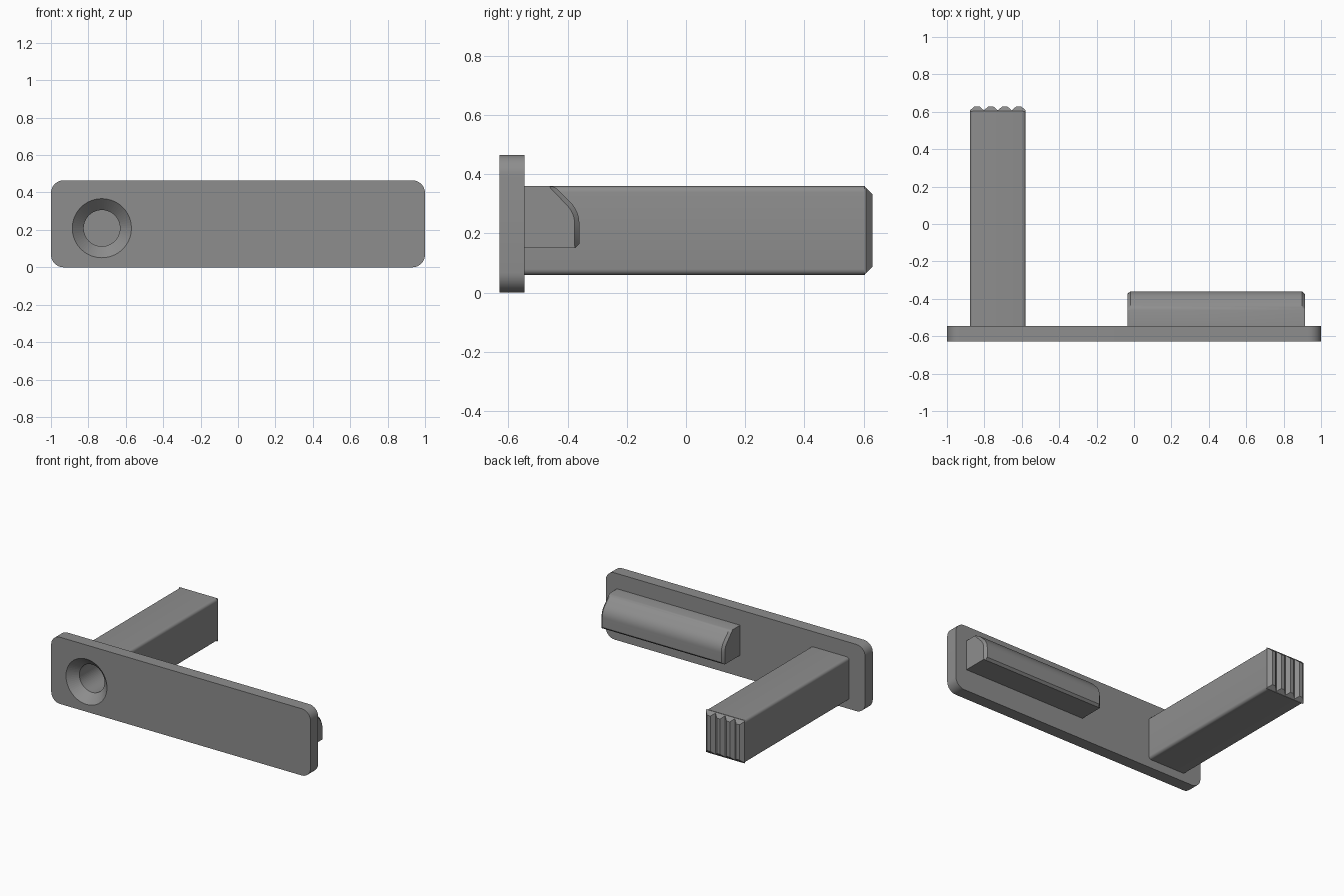
import bpy, bmesh, math
from mathutils import Vector

if "Cube" in bpy.data.objects:
    bpy.data.objects.remove(bpy.data.objects["Cube"])

grey = bpy.data.materials.new("mid grey")
grey.diffuse_color = (0.27, 0.27, 0.27, 1)
grey.use_nodes = True
grey.node_tree.nodes["Principled BSDF"].inputs["Base Color"].default_value = grey.diffuse_color


def make_object(name, rings, material=grey):
    """Skin a stack of equal-length closed rings and cap both ends."""
    bm = bmesh.new()
    loops = [[bm.verts.new(p) for p in ring] for ring in rings]
    n = len(loops[0])
    for a, b in zip(loops, loops[1:]):
        for i in range(n):
            j = (i + 1) % n
            bm.faces.new((a[i], a[j], b[j], b[i]))
    bm.faces.new(loops[0])
    bm.faces.new(loops[-1])
    bmesh.ops.remove_doubles(bm, verts=bm.verts, dist=1e-5)
    bmesh.ops.recalc_face_normals(bm, faces=bm.faces)
    mesh = bpy.data.meshes.new(name)
    bm.to_mesh(mesh)
    bm.free()
    obj = bpy.data.objects.new(name, mesh)
    bpy.context.collection.objects.link(obj)
    mesh.materials.append(material)
    return obj


def rounded_rect(x0, x1, z0, z1, r, y, steps=8):
    """Ring of a rounded rectangle in the xz plane."""
    ring = []
    corners = [(x1 - r, z1 - r), (x0 + r, z1 - r), (x0 + r, z0 + r), (x1 - r, z0 + r)]
    for k, (cx, cz) in enumerate(corners):
        for i in range(steps + 1):
            a = math.pi / 2 * (k + i / steps)
            ring.append((cx + r * math.cos(a), y, cz + r * math.sin(a)))
    return ring


def circle(r, y, cx=-0.728, cz=0.209, n=64):
    return [(cx + r * math.cos(2 * math.pi * i / n), y,
             cz + r * math.sin(2 * math.pi * i / n)) for i in range(n)]


def shade(obj):
    bpy.ops.object.select_all(action='DESELECT')
    obj.select_set(True)
    bpy.context.view_layer.objects.active = obj
    bpy.ops.object.shade_smooth_by_angle(angle=math.radians(30))


# Face plate and long post
FRONT, BACK = -0.629, -0.545
plate = make_object("face_plate", [rounded_rect(-1, 1, 0, 0.465, 0.068, y) for y in (FRONT, BACK)])
X0, X1, Z0, Z1, END = -0.877, -0.579, 0.059, 0.359, 0.604
post = make_object("post", [rounded_rect(X0, X1, Z0, Z1, 0.02, y, 5) for y in (BACK - 0.01, END)])

# Countersunk screw hole through plate into post
cutter = make_object("hole_cutter", [circle(0.168, FRONT - 0.01), circle(0.097, FRONT + 0.061),
                                     circle(0.097, 0.5)])
cutter.hide_render = True
cutter.hide_viewport = True
for obj in (plate, post):
    mod = obj.modifiers.new("screw hole", 'BOOLEAN')
    mod.operation = 'DIFFERENCE'
    mod.solver = 'EXACT'
    mod.object = cutter

# Four grip teeth at the post end, sloped at top and bottom
pitch = (X1 - X0) / 4
outline = [(X0, END - 0.002)]
for i in range(4):
    x = X0 + i * pitch
    outline += [(x, END + 0.004), (x + pitch * 0.33, 0.629), (x + pitch * 0.67, 0.629)]
outline += [(X1, END + 0.004), (X1, END - 0.002)]
low, high = [], []
for x, y in outline:
    slope = y - END + 0.002
    low.append((x, y, Z0 + slope))
    high.append((x, y, Z1 - slope))
teeth = make_object("grip_teeth", [low, high])

# Catch ridge: rounded sloping top, chamfered bottom edge and ends
R = 0.105
arc = [(-0.36 - R + R * math.cos(a), 0.232 + R * math.sin(a))
       for a in [math.radians(45) * i / 8 for i in range(9)]]
full = [(BACK - 0.01, 0.15), (-0.375, 0.15), (-0.36, 0.165)] + arc + \
       [(-0.435, 0.350), (-0.446, 0.357), (-0.46, 0.359), (BACK - 0.01, 0.359)]
inner = []
for i, (y, z) in enumerate(full):
    if 2 <= i <= 11:
        t = math.radians(45) * max(0, i - 3) / 8
        y, z = y - 0.016 * math.cos(t), z - 0.016 * math.sin(t)
    elif i in (12, 13):
        y, z = y - 0.011, z - 0.009 * (14 - i) / 2
    inner.append((y, z))
RX0, RX1, C = -0.036, 0.914, 0.016
ridge = make_object("catch_ridge", [[(x, y, z) for y, z in prof] for x, prof in
                                    ((RX0, inner), (RX0 + C, full), (RX1 - C, full), (RX1, inner))])

for obj in (plate, post, ridge):
    shade(obj)
